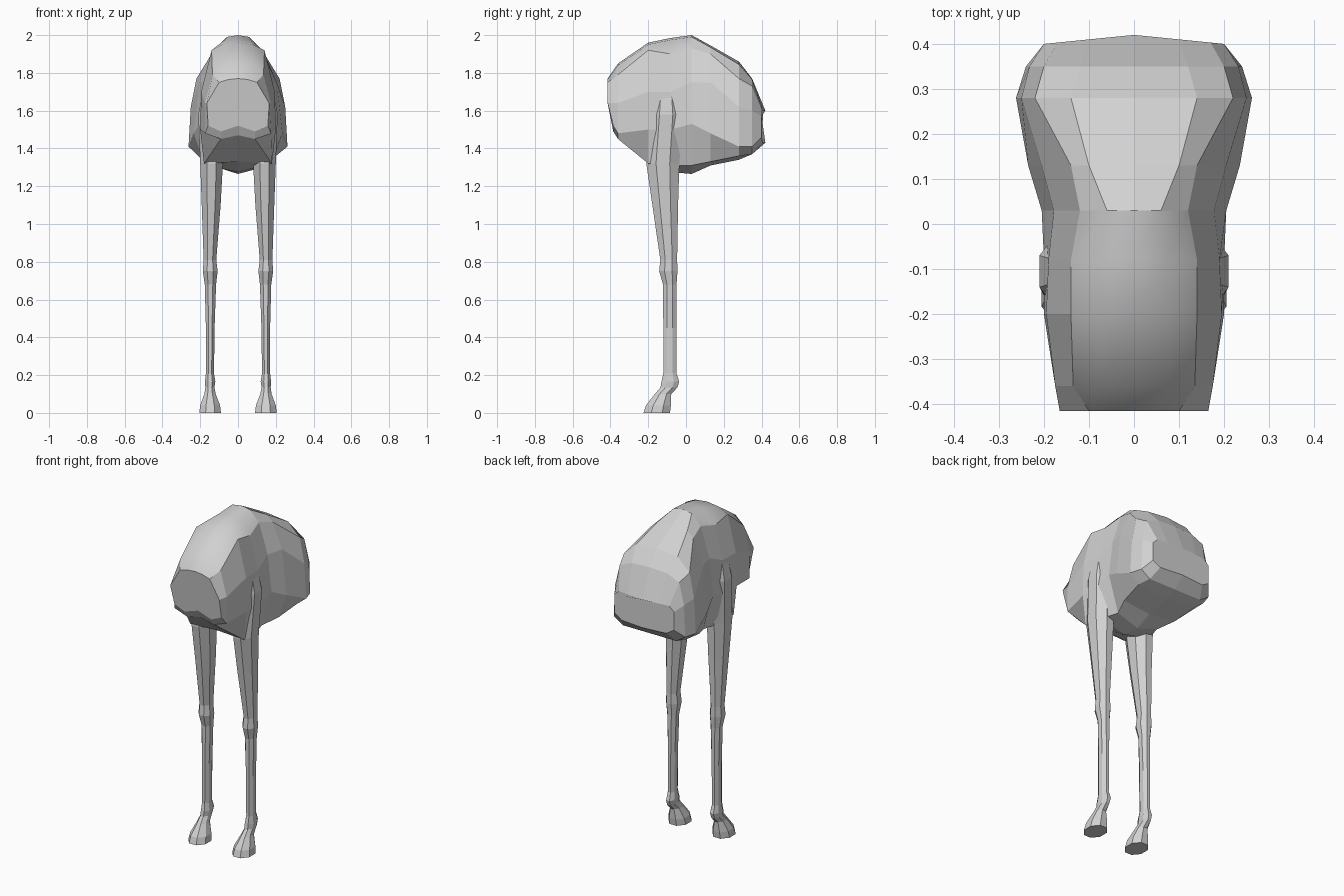
import bpy, bmesh, math

gray = bpy.data.materials.new("plain_gray")
gray.diffuse_color = (0.64, 0.64, 0.64, 1)


def loft(name, rings, smooth_rule=None):
    """Skin closed rings of equal length and cap both ends."""
    bm = bmesh.new()
    loops = [[bm.verts.new(p) for p in ring] for ring in rings]
    n = len(loops[0])
    for i in range(len(loops) - 1):
        a, b = loops[i], loops[i + 1]
        for j in range(n):
            k = (j + 1) % n
            f = bm.faces.new((a[j], a[k], b[k], b[j]))
            f.smooth = bool(smooth_rule and smooth_rule(i, j, n))
    bm.faces.new(loops[0])
    bm.faces.new(loops[-1])
    bmesh.ops.recalc_face_normals(bm, faces=bm.faces[:])
    mesh = bpy.data.meshes.new(name)
    bm.to_mesh(mesh)
    bm.free()
    mesh.materials.append(gray)
    obj = bpy.data.objects.new(name, mesh)
    bpy.context.collection.objects.link(obj)
    return obj


# Torso: half cross-sections from top centre to bottom centre, front to back
sections = [
    (-0.415, [(0, 1.77), (.05, 1.765), (.10, 1.75), (.165, 1.64), (.158, 1.52), (.09, 1.49), (0, 1.52)]),
    (-0.36, [(0, 1.85), (.08, 1.84), (.135, 1.79), (.175, 1.64), (.175, 1.48), (.09, 1.45), (0, 1.47)]),
    (-0.20, [(0, 1.96), (.08, 1.95), (.14, 1.92), (.195, 1.70), (.20, 1.50), (.18, 1.32), (0, 1.33)]),
    (-0.08, [(0, 1.985), (.07, 1.975), (.14, 1.90), (.19, 1.70), (.20, 1.50), (.17, 1.31), (0, 1.275)]),
    (0.03, [(0, 2.0), (.06, 1.99), (.12, 1.93), (.178, 1.75), (.205, 1.53), (.14, 1.31), (0, 1.265)]),
    (0.13, [(0, 1.945), (.10, 1.935), (.14, 1.90), (.205, 1.75), (.235, 1.48), (.18, 1.33), (0, 1.31)]),
    (0.28, [(0, 1.86), (.14, 1.845), (.22, 1.77), (.25, 1.62), (.262, 1.41), (.20, 1.36), (0, 1.34)]),
    (0.35, [(0, 1.77), (.12, 1.765), (.20, 1.73), (.232, 1.60), (.24, 1.41), (.18, 1.37), (0, 1.37)]),
    (0.40, [(0, 1.60), (.10, 1.60), (.17, 1.60), (.20, 1.57), (.20, 1.46), (.15, 1.43), (0, 1.43)]),
]
rings = []
for y, half in sections:
    right = [(x, y, z) for x, z in half]
    left = [(-x, y, z) for x, z in half[-2:0:-1]]
    rings.append(right + left)
# slant the chest bottom back and bow the rump centre out
rings[0] = [(x, y + (0.03 if z < 1.55 else 0), z) for x, y, z in rings[0]]
rings[-1] = [(x, y + 0.02 - 0.1 * abs(x), z) for x, y, z in rings[-1]]
loft("torso", rings, lambda i, j, n: i < 4 and (j < 2 or j >= n - 2))

# Legs: height, inner x, outer x, front y, back y
leg_rings = [
    (0.0, .09, .205, -.225, -.085),
    (0.04, .095, .20, -.212, -.08),
    (0.10, .118, .178, -.165, -.078),
    (0.135, .125, .173, -.135, -.045),
    (0.165, .12, .175, -.13, -.036),
    (0.21, .127, .17, -.12, -.05),
    (0.45, .124, .17, -.12, -.05),
    (0.68, .116, .176, -.122, -.05),
    (0.75, .108, .186, -.142, -.045),
    (0.81, .115, .182, -.136, -.047),
    (1.10, .092, .192, -.178, -.042),
    (1.32, .08, .20, -.21, -.035),
    (1.58, .08, .21, -.19, -.02),
    (1.78, .09, .17, -.16, -.05),
]


def leg_ring(side, z, xin, xout, yf, yb):
    cx, cy = (xin + xout) / 2, (yf + yb) / 2
    s = 1 / math.cos(math.pi / 8)
    pts = []
    for k in range(8):
        a = math.pi / 8 + k * math.pi / 4
        pts.append((side * (cx + s * math.cos(a) * (xout - xin) / 2),
                    cy + s * math.sin(a) * (yb - yf) / 2, z))
    return pts


for side, label in ((1, "right"), (-1, "left")):
    loft(label + "_leg", [leg_ring(side, *r) for r in leg_rings])
